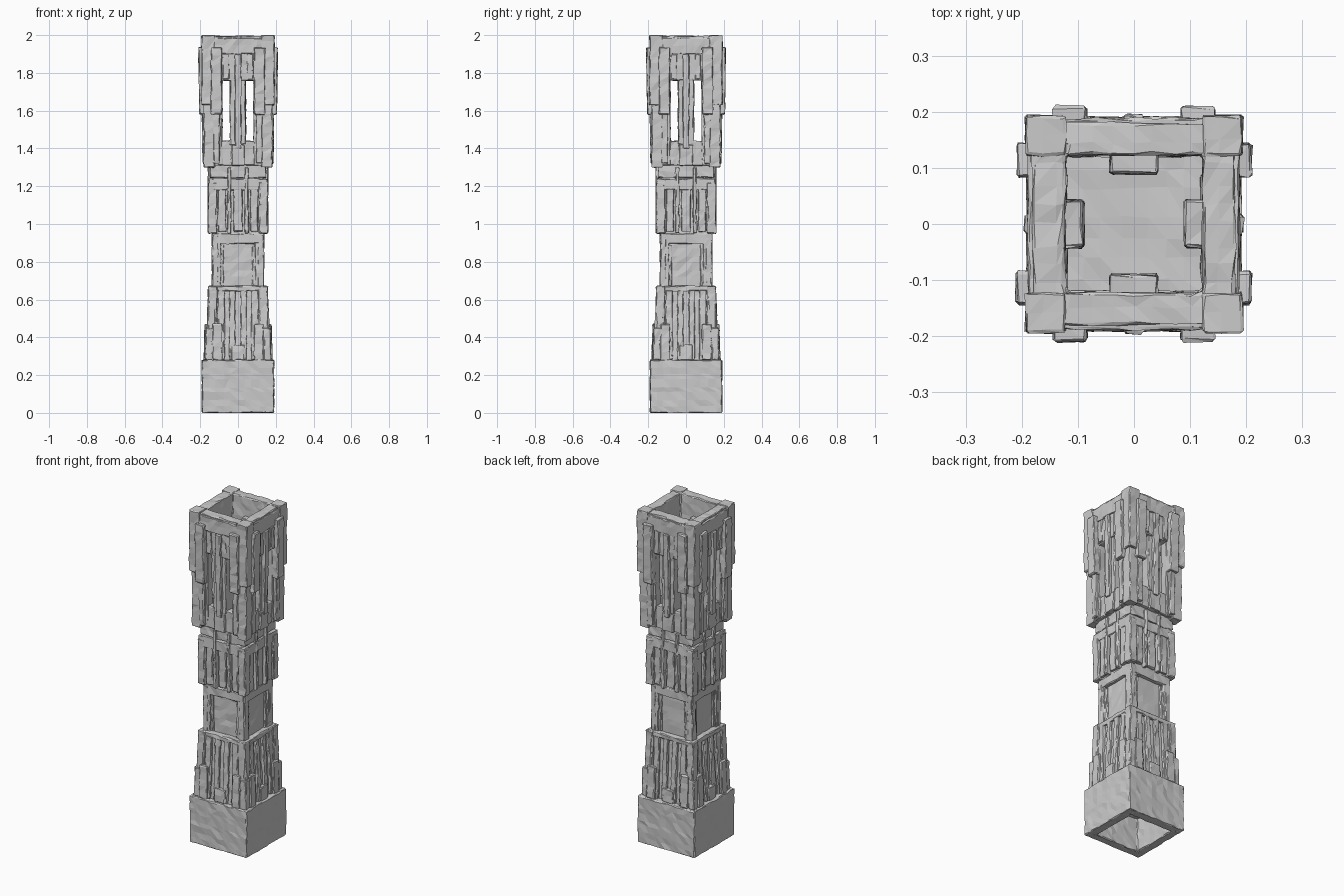
import bpy, bmesh, math, random
from mathutils import Matrix, Vector

if "Cube" in bpy.data.objects:
    bpy.data.objects.remove(bpy.data.objects["Cube"])

random.seed(7)
ROUGH = 0.0028   # worn-stone wobble
CELL = 0.035     # facet size


def chip(bm, rough=ROUGH, bevel=0.004):
    """Bevel, cut into facets and roughen a block so it reads as weathered stone."""
    if bevel:
        bmesh.ops.bevel(bm, geom=bm.edges[:], offset=bevel, segments=1, affect='EDGES')
    for axis in range(3):
        lo = min(v.co[axis] for v in bm.verts)
        hi = max(v.co[axis] for v in bm.verts)
        n = min(10, int((hi - lo) / CELL))
        normal = Vector((0, 0, 0))
        normal[axis] = 1
        for i in range(1, n):
            p = normal * (lo + (hi - lo) * (i + random.uniform(-.2, .2)) / n)
            bmesh.ops.bisect_plane(bm, geom=bm.verts[:] + bm.edges[:] + bm.faces[:],
                                   plane_co=p, plane_no=normal)
    bmesh.ops.triangulate(bm, faces=bm.faces[:])
    for v in bm.verts:
        v.co += Vector([random.uniform(-rough, rough) for _ in range(3)])


def finish(name, parts):
    """Join several bmeshes into one flat-shaded object."""
    out = bmesh.new()
    for bm in parts:
        me = bpy.data.meshes.new("part")
        bm.to_mesh(me)
        bm.free()
        out.from_mesh(me)
        bpy.data.meshes.remove(me)
    for v in out.verts:
        v.co.z = max(0, min(2, v.co.z))
    me = bpy.data.meshes.new(name)
    out.to_mesh(me)
    out.free()
    ob = bpy.data.objects.new(name, me)
    bpy.context.collection.objects.link(ob)


def block(x0, x1, y_in, y_out, z0, z1, y_top=None):
    """Block on the front (-y) side; y_out may change to y_top going up."""
    bm = bmesh.new()
    bmesh.ops.create_cube(bm, size=1)
    y_top = y_out if y_top is None else y_top
    for v in bm.verts:
        up, front = v.co.z > 0, v.co.y < 0
        v.co = (x1 if v.co.x > 0 else x0,
                -(y_top if up else y_out) if front else -y_in,
                z1 if up else z0)
    chip(bm)
    return bm


def four_sides(name, specs, mirror=False):
    """Repeat blocks on all four faces of the tower, optionally left and right."""
    parts = []
    for side in range(4):
        for s in specs:
            variants = [s]
            if mirror:
                variants.append((-s[1], -s[0]) + tuple(s[2:]))
            for v in variants:
                bm = block(*v)
                bm.transform(Matrix.Rotation(side * math.pi / 2, 4, 'Z'))
                parts.append(bm)
    finish(name, parts)


def square(name, h0, h1, z0, z1):
    """Solid square stage, half width h0 at the bottom and h1 at the top."""
    bm = bmesh.new()
    bmesh.ops.create_cube(bm, size=2)
    for v in bm.verts:
        h = h1 if v.co.z > 0 else h0
        v.co = (v.co.x * h, v.co.y * h, z1 if v.co.z > 0 else z0)
    chip(bm)
    finish(name, [bm])


def ring(name, outer, inner, z0, z1):
    """Square tube."""
    bm = bmesh.new()
    corners = [(-1, -1), (1, -1), (1, 1), (-1, 1)]
    loops = [[bm.verts.new((x * h, y * h, z)) for x, y in corners]
             for h, z in ((outer, z0), (outer, z1), (inner, z1), (inner, z0))]
    for a, b in zip(loops, loops[1:] + loops[:1]):
        for i in range(4):
            j = (i + 1) % 4
            bm.faces.new((a[i], a[j], b[j], b[i]))
    chip(bm)
    finish(name, [bm])


# Hollow plinth
ring("plinth", 0.19, 0.14, 0, 0.28)
square("plinth_ceiling", 0.16, 0.16, 0.2, 0.275)

# Lower shaft with tapering ribs and short buttresses
square("lower_shaft", 0.158, 0.137, 0.26, 0.67)
four_sides("lower_ribs", [
    (0.118, 0.158, 0.11, 0.172, 0.28, 0.67, 0.157),
    (0.070, 0.108, 0.11, 0.170, 0.28, 0.65, 0.153),
    (0.014, 0.046, 0.11, 0.170, 0.28, 0.65, 0.153)], mirror=True)
four_sides("buttresses", [(0.085, 0.135, 0.13, 0.182, 0.28, 0.47, 0.176),
                          (0.138, 0.172, 0.13, 0.176, 0.28, 0.45, 0.170)], mirror=True)
four_sides("centre_buttress", [(-0.035, 0.035, 0.13, 0.178, 0.28, 0.36, 0.174)])
ring("lower_shaft_rim", 0.154, 0.12, 0.645, 0.672)

# Waist with framed recessed panels
square("waist", 0.118, 0.118, 0.64, 0.95)
four_sides("waist_frame", [(0.105, 0.136, 0.09, 0.138, 0.66, 0.94),
                           (0.075, 0.100, 0.10, 0.127, 0.67, 0.89)], mirror=True)
ring("waist_band", 0.138, 0.1, 0.895, 0.95)

# Upper shaft with ribs and collar
square("upper_shaft", 0.134, 0.134, 0.94, 1.31)
four_sides("upper_ribs", [(0.115, 0.158, 0.11, 0.158, 0.95, 1.22),
                          (0.064, 0.106, 0.11, 0.152, 0.96, 1.2)], mirror=True)
four_sides("tall_ribs", [(0.036, 0.056, 0.11, 0.16, 0.95, 1.30)], mirror=True)
four_sides("centre_rib", [(-0.025, 0.025, 0.11, 0.150, 0.96, 1.2)])
ring("collar_lower", 0.155, 0.12, 1.18, 1.24)
ring("collar_upper", 0.148, 0.12, 1.245, 1.32)

# Open head: corner posts, window jambs, sills
four_sides("corner_posts", [(0.122, 0.182, 0.122, 0.182, 1.30, 1.66)])
four_sides("upper_corner_posts", [(0.122, 0.193, 0.122, 0.193, 1.63, 2.0)])
four_sides("window_jambs", [(0.083, 0.13, 0.125, 0.172, 1.31, 1.80),
                            (0.096, 0.130, 0.13, 0.187, 1.32, 1.62, 0.191)], mirror=True)
four_sides("window_sills", [(-0.09, 0.09, 0.12, 0.165, 1.31, 1.44)])
four_sides("sill_blocks", [(-0.036, 0.036, 0.13, 0.178, 1.31, 1.42)])

# Centre mullions, with a raised strip outside
four_sides("mullions", [(-0.042, 0.042, 0.09, 0.172, 1.42, 1.88)])
four_sides("mullion_strips", [(-0.017, 0.017, 0.15, 0.188, 1.40, 1.9, 0.195)])

# Crown walls and hanging outer slats
ring("crown", 0.18, 0.123, 1.76, 1.995)
four_sides("crown_panels", [(-0.14, 0.14, 0.15, 0.188, 1.90, 1.985)])
four_sides("outer_slats", [(0.085, 0.143, 0.165, 0.205, 1.58, 1.935, 0.21)], mirror=True)
four_sides("inner_slats", [(0.048, 0.080, 0.15, 0.188, 1.765, 1.90)], mirror=True)
